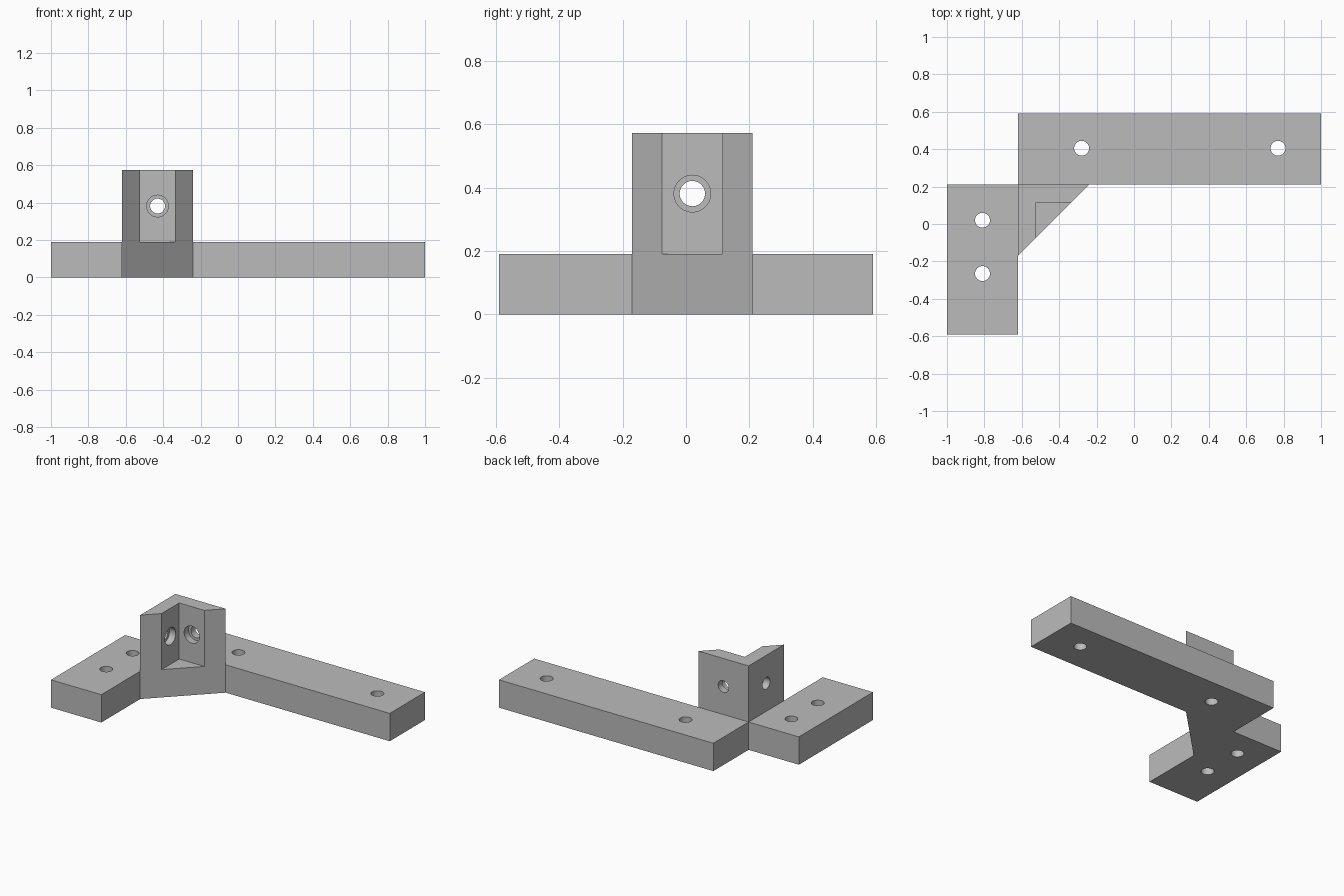
import bpy, bmesh, math
from mathutils import Vector, Matrix

cube = bpy.data.objects.get("Cube")
if cube:
    bpy.data.objects.remove(cube, do_unlink=True)

grey = bpy.data.materials.new("plain grey")
grey.use_nodes = True
grey.diffuse_color = (0.5, 0.5, 0.5, 1)
grey.node_tree.nodes["Principled BSDF"].inputs["Base Color"].default_value = grey.diffuse_color

THICK, TOP = 0.19, 0.573          # plate thickness, bracket height
IN_X, IN_Y = -0.62, 0.21          # corner where the two arms meet
LEG, WALL = 0.38, 0.095           # bracket leg length and wall thickness
HOLE_R, BORE_R = 0.04, 0.058


def link(name, bm):
    mesh = bpy.data.meshes.new(name)
    bmesh.ops.recalc_face_normals(bm, faces=bm.faces)
    bm.to_mesh(mesh)
    bm.free()
    mesh.materials.append(grey)
    obj = bpy.data.objects.new(name, mesh)
    bpy.context.collection.objects.link(obj)
    return obj


def prism(name, outline, z0, z1):
    bm = bmesh.new()
    face = bm.faces.new([bm.verts.new((x, y, z0)) for x, y in outline])
    up = bmesh.ops.extrude_face_region(bm, geom=[face])["geom"]
    verts = [v for v in up if isinstance(v, bmesh.types.BMVert)]
    bmesh.ops.translate(bm, verts=verts, vec=(0, 0, z1 - z0))
    return link(name, bm)


def rod(name, centre, axis, radius, length):
    bm = bmesh.new()
    turn = Vector((0, 0, 1)).rotation_difference(Vector(axis)).to_matrix().to_4x4()
    bmesh.ops.create_cone(bm, cap_ends=True, segments=40, radius1=radius, radius2=radius,
                          depth=length, matrix=Matrix.Translation(centre) @ turn)
    return link(name, bm)


def combine(target, other, operation):
    mod = target.modifiers.new("combine", "BOOLEAN")
    mod.operation, mod.object, mod.solver = operation, other, "EXACT"
    bpy.context.view_layer.objects.active = target
    bpy.ops.object.modifier_apply(modifier=mod.name)
    bpy.data.objects.remove(other, do_unlink=True)


# Base plate: two offset arms joined by a diagonal gusset
end_x, end_y = IN_X + LEG, IN_Y - LEG
plate = prism("mounting_bracket", [
    (-1, -0.59), (IN_X, -0.59), (IN_X, end_y), (end_x, IN_Y), (1, IN_Y),
    (1, 0.59), (IN_X, 0.59), (IN_X, IN_Y), (-1, IN_Y)], 0, THICK)

# Upright corner with two mitred walls
upright = prism("upright", [
    (IN_X, end_y), (IN_X + WALL, end_y + WALL), (IN_X + WALL, IN_Y - WALL),
    (end_x - WALL, IN_Y - WALL), (end_x, IN_Y), (IN_X, IN_Y)], THICK, TOP)
combine(plate, upright, "UNION")

# Vertical screw holes in the arms
for x, y in [(-0.28, 0.405), (0.77, 0.405), (-0.81, 0.02), (-0.81, -0.265)]:
    combine(plate, rod("hole_cutter", (x, y, THICK / 2), (0, 0, 1), HOLE_R, 1), "DIFFERENCE")

# Counterbored holes through both upright walls
mid = (THICK + TOP) / 2
for axis, wall_centre, inside in [
        ((1, 0, 0), Vector((IN_X + WALL / 2, IN_Y - LEG / 2, mid)), 1),
        ((0, 1, 0), Vector((IN_X + LEG / 2, IN_Y - WALL / 2, mid)), -1)]:
    combine(plate, rod("hole_cutter", wall_centre, axis, HOLE_R, 0.16), "DIFFERENCE")
    bore_centre = wall_centre + Vector(axis) * inside * WALL / 2
    combine(plate, rod("bore_cutter", bore_centre, axis, BORE_R, WALL), "DIFFERENCE")

# Merge coplanar seams and smooth only the bores
bm = bmesh.new()
bm.from_mesh(plate.data)
bmesh.ops.remove_doubles(bm, verts=bm.verts, dist=0.0001)
bmesh.ops.dissolve_limit(bm, angle_limit=math.radians(1), verts=bm.verts, edges=bm.edges)
bm.to_mesh(plate.data)
bm.free()
plate.select_set(True)
bpy.context.view_layer.objects.active = plate
bpy.ops.object.shade_smooth_by_angle(angle=math.radians(30))
